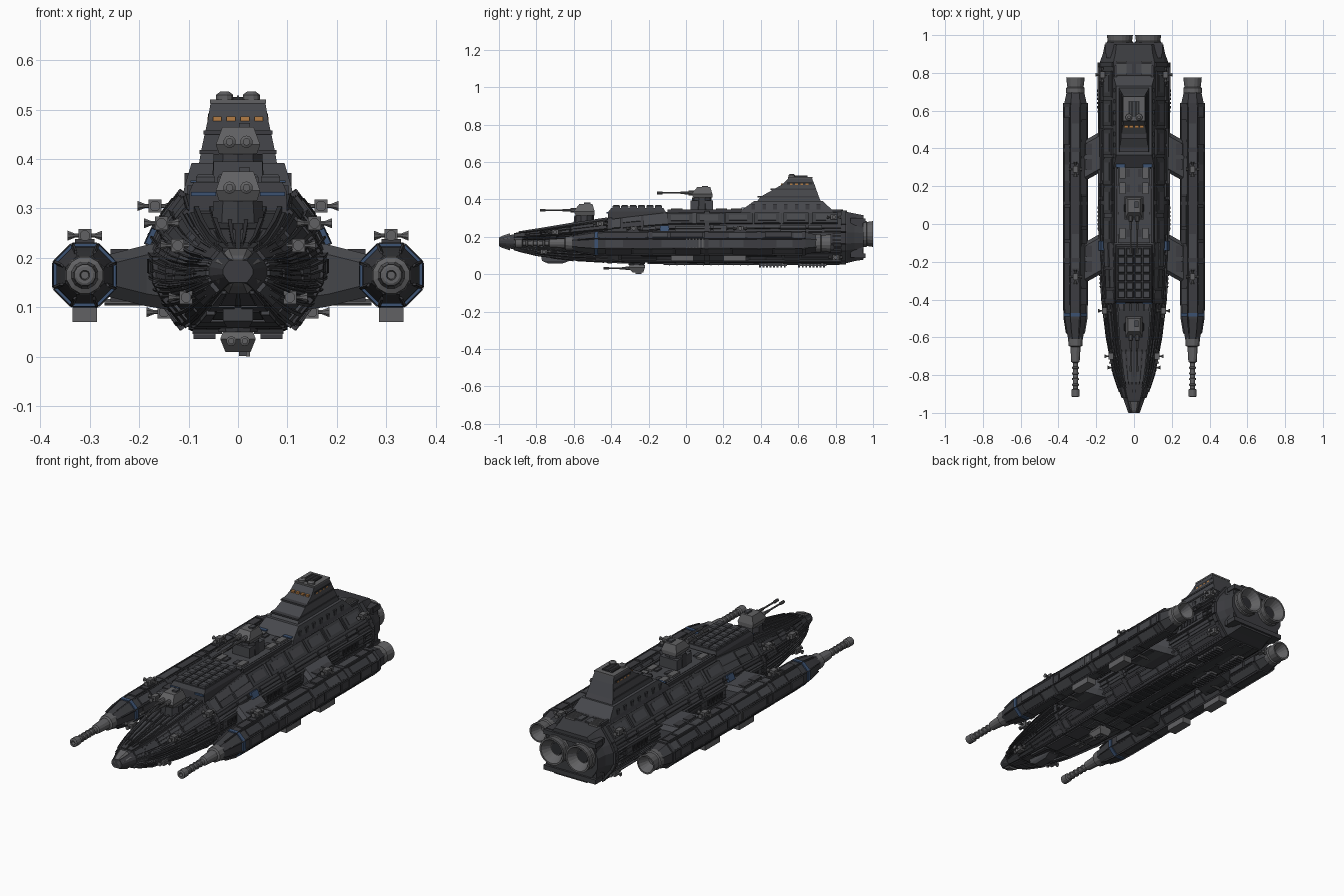
import bpy, bmesh, math, random
from mathutils import Vector as V

if "Cube" in bpy.data.objects:
    bpy.data.objects.remove(bpy.data.objects["Cube"])

random.seed(7)
COL = {'dark': (.045, .046, .052, 1), 'plate': (.062, .064, .072, 1), 'black': (.025, .026, .03, 1),
       'metal': (.12, .12, .125, 1), 'blue': (.045, .085, .17, 1), 'amber': (.45, .2, .06, 1)}
MATS = {}
for k, c in COL.items():
    MATS[k] = bpy.data.materials.new(k)
    MATS[k].diffuse_color = c
PARTS = {}


def part(name, mat='plate', mirror=False):
    if name not in PARTS:
        PARTS[name] = (bmesh.new(), mat, mirror)
    return PARTS[name][0]


def loft(bm, rings):
    vs = [[bm.verts.new(p) for p in r] for r in rings]
    n = len(vs[0])
    for a, b in zip(vs, vs[1:]):
        for i in range(n):
            bm.faces.new((a[i], a[(i + 1) % n], b[(i + 1) % n], b[i]))
    bm.faces.new(vs[0][::-1])
    bm.faces.new(vs[-1])


def stack(bm, cx, levels):
    """Rectangles (z, half width, y0, y1) lofted upwards."""
    loft(bm, [[(cx - w, a, z), (cx + w, a, z), (cx + w, b, z), (cx - w, b, z)] for z, w, a, b in levels])


def box(bm, cx, w, y0, y1, z0, z1):
    stack(bm, cx, [(z0, w, y0, y1), (z1, w, y0, y1)])


def lathe(bm, stations, c=(0, 0, 0), axis='y', n=12):
    """Stations (position along axis, radius) around centre c."""
    rings = []
    for s, r in stations:
        ring = []
        for i in range(n):
            a = 2 * math.pi * (i + .5) / n
            u, v = r * math.cos(a), r * math.sin(a)
            ring.append(V(c) + V({'x': (s, u, v), 'y': (u, s, v), 'z': (u, v, s)}[axis]))
        rings.append(ring)
    loft(bm, rings)


# Hull surface: stations (y, half width, bottom, top) and half section
ST = [(-1, .03, .15, .195), (-.93, .055, .135, .212), (-.8, .1, .103, .232), (-.6, .138, .077, .265),
      (-.4, .162, .065, .295), (-.12, .176, .06, .328), (.5, .178, .06, .333), (.86, .18, .06, .333),
      (.9, .165, .07, .325), (.95, .155, .078, .315)]
SEC = [(0, 0), (.6, 0), (.9, .25), (1, .38), (1, .6), (.9, .74), (.6, 1), (0, 1)]


def hull_pts(y):
    for a, b in zip(ST, ST[1:]):
        if y <= b[0]:
            break
    t = (y - a[0]) / (b[0] - a[0])
    w, lo, hi = [a[i] + (b[i] - a[i]) * t for i in (1, 2, 3)]
    return [V((w * u, y, lo + (hi - lo) * f)) for u, f in SEC]


NX, NZ = .31, .165
NST = [(-.61, .042), (-.56, .052), (-.5, .062), (-.44, .064), (.64, .064), (.7, .05)]


def nac_pts(y):
    for a, b in zip(NST, NST[1:]):
        if y <= b[0]:
            break
    r = a[1] + (b[1] - a[1]) * (y - a[0]) / (b[0] - a[0])
    return [V((NX + r * math.cos(q), y, NZ + r * math.sin(q))) for q in [math.pi * (i % 8 + .5) / 4 for i in range(9)]]


def patch(bm, pts, y0, y1, k, t0, t1, h, c):
    """Raised panel following facet k of a hull surface."""
    m = max(2, int((y1 - y0) / .08) + 1)
    rings = []
    for i in range(m):
        P = pts(y0 + (y1 - y0) * i / (m - 1))
        d = P[k + 1] - P[k]
        n = V((d.z, 0, -d.x)).normalized() * h
        if n.dot(P[k] + d / 2 - V((c[0], P[k].y, c[1]))) < 0:
            n = -n
        p, q = P[k] + d * t0, P[k] + d * t1
        rings.append([p - n * .3, q - n * .3, q + n, p + n])
    loft(bm, rings)


hull = part('main_hull', 'dark')
loft(hull, [hull_pts(s[0])[:-1] + [V((-p.x, p.y, p.z)) for p in hull_pts(s[0])[:0:-1]] for s in ST])
# Random armour plates on each hull facet
HC = (0, .19)
for k in range(7):
    y = -.92
    while y < .8:
        L = min(random.uniform(.07, .22), .86 - y)
        if k == 5 and y > -.2:
            L = min(.15, .86 - y)
        cuts = [.05, random.choice((.35, .5, .65)), .95] if random.random() < .5 and not (k == 5 and y > -.2) else [.08, .92]
        for a, b in zip(cuts, cuts[1:]):
            bm = part(*random.choice((('hull_plating', 'plate', True), ('hull_plating_dark', 'dark', True))))
            patch(bm, hull_pts, y, y + L - .012, k, a + .03, b - .02, random.uniform(.003, .009), HC)
        y += L
# Longitudinal ribs and conduits, nose ribs, framed side panels
for k, t in [(1, .2), (1, .8), (2, .5), (3, .06), (3, .3), (3, .7), (3, .94), (4, .5)]:
    patch(part('hull_conduits', 'dark', True), hull_pts, -.42, .85, k, t - .05, t + .05, .013, HC)
for k in (1, 2, 3, 4, 5, 6):
    for t in (.12, .45, .8):
        patch(part('nose_ribs', 'dark', True), hull_pts, -.9 + .05 * random.random(), -.42, k, t - .05, t + .05, .012, HC)
for i in range(6):
    y = -.1 + i * .155
    patch(part('side_frames', 'dark', True), hull_pts, y, y + .135, 5, .1, .88, .011, HC)
    patch(part('side_panels', 'metal' if i % 2 else 'plate', True), hull_pts, y + .02, y + .115, 5, .28, .72, .014, HC)
for y0 in (-.37, -.06, .25, .56):
    patch(part('side_blocks', 'plate', True), hull_pts, y0, y0 + .2, 3, .12, .88, .012, HC)
    for i in range(6):
        patch(part('side_louvres', 'black', True), hull_pts, y0 + .03 + i * .022, y0 + .042 + i * .022, 3, .25, .75, .016, HC)
for y in (-.42, .1, .83):
    for k in (1, 2, 3, 4, 5):
        patch(part('hull_frames', 'dark', True), hull_pts, y, y + .025, k, 0, 1, .012, HC)
patch(part('blue_marks', 'blue', True), hull_pts, -.14, -.09, 4, .1, .9, .016, HC)
lathe(part('nose_cap', 'metal'), [(-1, .024), (-.985, .034), (-.94, .05)], (0, 0, .173), n=8)

# Rear engines
box(part('engine_block', 'dark'), 0, .145, .88, .945, .09, .3)
for z in (.1, .285):
    box(part('engine_block', 'dark'), 0, .15, .9, .96, z - .012, z + .012)
lathe(part('main_nozzles', 'metal', True), [(.92, .05), (.945, .064), (.95, .07), (.965, .07), (.968, .065), (1, .07),
                                            (1, .061), (.955, .035)], (.075, 0, .215), n=20)
lathe(part('nozzle_cores', 'black', True), [(.95, .034), (.958, .03)], (.075, 0, .215), n=16)

# Command tower
tw = part('tower_base')
stack(tw, 0, [(.325, .112, .29, .79), (.345, .108, .3, .78), (.392, .094, .365, .73)])
stack(part('command_tower'), 0, [(.39, .079, .38, .72), (.415, .075, .4, .71), (.48, .061, .515, .687), (.516, .055, .55, .672)])
box(part('tower_roof', 'metal'), 0, .057, .545, .675, .512, .52)
box(part('tower_hatch', 'black'), 0, .03, .57, .65, .52, .526)
for i in range(3):
    box(part('hatch_bars', 'metal'), -.02 + .02 * i, .002, .57, .65, .522, .529)
lathe(part('roof_domes', 'metal', True), [(.515, .018), (.53, .018), (.537, .008)], (.027, .565, 0), 'z')
for i in range(4):
    x = -.042 + i * .028
    box(part('bridge_windows', 'amber'), x, .009, .508, .54, .477, .486)
    box(part('tower_side_windows', 'amber', True), .056, .0055, .555 + i * .028, .57 + i * .028, .478, .485)
box(part('window_band', 'black', True), .053, .008, .54, .675, .472, .492)
for z, w in ((.41, .078), (.45, .07)):
    y = .4 + (z - .415) * 1.77
    box(part('tower_trim', 'dark'), 0, w, y - .01, .705 - (z - .4) * .3, z, z + .008)
box(part('blue_marks', 'blue', True), .072, .024, .298, .33, .352, .357)
for i in range(7):
    box(part('tower_buttresses', 'dark', True), .102, .006, .35 + i * .058, .37 + i * .058, .33, .372)
# Deck spine, vents, missile grid
box(part('deck_spine', 'plate'), 0, .085, -.1, .32, .32, .343)
for y0 in (-.08, .16, .24):
    box(part('deck_boxes', 'metal', True), .06, .016, y0, y0 + .06, .335, .352)
    box(part('deck_boxes_dark', 'dark', True), .03, .01, y0 + .01, y0 + .05, .335, .35)
box(part('deck_rails', 'dark', True), .096, .006, -.1, .84, .325, .346)
for i in range(7):
    box(part('deck_vents', 'metal', True), .066, .026, .79 + i * .011, .796 + i * .011, .33, .342)
stack(part('launcher_base', 'dark'), 0, [(.285, .1, -.42, -.1), (.335, .098, -.415, -.11), (.353, .09, -.4, -.12)])
for i in range(4):
    for j in range(6):
        x, y = -.066 + i * .044, -.392 + j * .045
        stack(part('launcher_hatches', 'plate'), x, [(.35, .019, y, y + .039), (.364, .019, y, y + .039), (.369, .015, y + .004, y + .035)])
box(part('blue_marks', 'blue', True), .07, .025, -.424, -.41, .325, .333)


# Gun turrets
def turret(name, y, zp, z0, z1, w, tip, s=1):
    ped, head = part(name + '_pedestal', 'dark'), part(name + '_head', 'metal')
    lathe(ped, sorted([(zp, w * 1.25), (z0, w * 1.15)]), (0, y, 0), 'z', 10)
    d = w * 1.25
    L = [(z0, w * .85, y - d * .8, y + d), (z0 + (z1 - z0) * .35, w, y - d, y + d), (z1, w * .7, y - d * .45, y + d * .8)]
    stack(head, 0, L)
    zb = z0 + (z1 - z0) * .45
    g = part(name + '_guns', 'metal', True)
    lathe(g, [(y - d * .3, w * .28), (y - d * 1.25, w * .28), (y - d * 1.3, w * .17), (y - d * 2, w * .15), (y - d * 2.05, w * .1),
              (tip + .03, w * .1), (tip + .028, w * .17), (tip, w * .17)], (w * .38, 0, zb), n=10)
    box(part(name + '_sensor', 'plate'), w * .3, w * .25, y, y + d * .6, min(z1, z1 + .008 * s), max(z1, z1 + .008 * s))


turret('fore_turret', -.545, .27, .315, .375, .045, -.78)
turret('deck_turret', .085, .335, .41, .465, .045, -.155)
box(part('deck_turret_tower', 'plate'), 0, .05, .025, .145, .335, .395)
turret('belly_turret', -.265, .065, .05, .009, .036, -.44, -1)
box(part('belly_probe', 'metal'), .02, .004, -.27, -.26, 0, .012)

# Ventral details
for y0 in (.39, .6):
    box(part('ventral_racks', 'metal', True), .068, .02, y0, y0 + .15, .045, .065)
    for i in range(8):
        box(part('ventral_rack_fins', 'dark', True), .068, .022, y0 + i * .019, y0 + .01 + i * .019, .036, .06)
box(part('keel', 'dark'), 0, .022, -.1, .82, .05, .065)
for y0 in (-.12, .06, .22):
    box(part('bay_doors', 'black', True), .062, .03, y0, y0 + .14, .049, .065)
    for i in range(3):
        box(part('bay_door_ribs', 'plate', True), .062, .03, y0 + .03 + i * .04, y0 + .035 + i * .04, .046, .06)
stack(part('chin_block', 'plate'), 0, [(.058, .022, -.74, -.66), (.072, .03, -.77, -.62), (.12, .03, -.78, -.6)])

# Pylons joining hull and nacelles
for y0 in (.255, -.285):
    rings = []
    for x, dy, lo, hi in ((.14, .035, .095, .235), (.185, .015, .102, .226), (.265, -.03, .122, .206)):
        a, b = y0 + dy, y0 + dy + .215
        rings.append([(x, a, lo + .025), (x, a + .02, lo), (x, b - .02, lo), (x, b, lo + .025),
                      (x, b, hi - .02), (x, b - .02, hi), (x, a + .02, hi), (x, a, hi - .02)])
    loft(part('pylons', 'plate', True), rings)
    for f in (.05, .13):
        box(part('pylon_clamps', 'dark', True), .24, .018, y0 + f - .02, y0 + f + .04, .112, .218)
    lathe(part('pylon_pipes', 'metal', True), [(.13, .007), (.27, .007)], (0, y0 + .1, .11), 'x', 8)

# Nacelles with plating
loft(part('nacelles', 'dark', True), [nac_pts(s[0])[:-1] for s in NST])
NC = (NX, NZ)
for k in range(8):
    y = -.43
    while y < .58:
        L = min(random.uniform(.08, .24), .64 - y)
        bm = part(*random.choice((('nacelle_plating', 'plate', True), ('nacelle_plating_dark', 'dark', True))))
        patch(bm, nac_pts, y, y + L - .012, k, .12, .88, random.uniform(.003, .007), NC)
        y += L
    patch(part('nacelle_conduits', 'dark', True), nac_pts, -.58, .63, k, -.06, .06, .006, NC)
    patch(part('nacelle_bands', 'blue', True), nac_pts, -.49, -.47, k, 0, 1, .006, NC)
    for y in (-.2, .1, .38, .62):
        patch(part('nacelle_frames', 'dark', True), nac_pts, y, y + .02, k, 0, 1, .007, NC)
for i in range(6):
    box(part('nacelle_radiators', 'metal', True), .366, .009, .0 + i * .017, .008 + i * .017, .14, .19)
for y0 in (-.08, .2):
    box(part('nacelle_ventral_boxes', 'metal', True), NX, .025, y0, y0 + .12, .07, .11)
lathe(part('nacelle_nozzles', 'metal', True), [(.68, .04), (.695, .05), (.72, .05), (.725, .044), (.775, .05), (.775, .042),
                                               (.72, .02)], (NX, 0, NZ), n=16)
# Long forward cannons
cannon = [(-.58, .042), (-.645, .038), (-.65, .028), (-.73, .023), (-.735, .014)]
for i in range(4):
    y = -.755 - i * .03
    cannon += [(y, .014), (y - .002, .019), (y - .01, .019), (y - .012, .014)]
cannon += [(-.872, .014), (-.876, .022), (-.912, .022), (-.915, .017), (-.915, .01), (-.88, .008)]
lathe(part('cannons', 'metal', True), cannon, (NX, 0, NZ), n=12)


# Manoeuvring thruster clusters
def thruster(x, y, z, r=.011):
    bm = part('thrusters', 'metal', True)
    box(bm, x, r * 1.2, y - r * 1.6, y + r * 1.6, z - r * 1.2, z + r * 1.2)
    for s in (-1, 1):
        lathe(bm, [(0, r * .4), (s * r * 1.8, r * .4), (s * r * 3.2, r)], (x, y, z), 'x', 8)
        lathe(bm, [(0, r * .4), (s * r * 2, r * .4), (s * r * 3.4, r)], (x, y, z), 'y', 8)


for y in (-.28, .29):
    box(part('thruster_mounts', 'dark', True), NX, .02, y - .03, y + .03, .222, .238)
    thruster(NX, y, .245)
for p in ((.168, .79, .305), (.15, .8, .09), (.122, -.7, .225), (.105, -.76, .12), (.155, -.46, .27)):
    thruster(*p)

# Turn every part into an object
for name, (bm, mat, mirror) in PARTS.items():
    bmesh.ops.recalc_face_normals(bm, faces=bm.faces)
    me = bpy.data.meshes.new(name)
    bm.to_mesh(me)
    bm.free()
    me.materials.append(MATS[mat])
    ob = bpy.data.objects.new(name, me)
    bpy.context.collection.objects.link(ob)
    if mirror:
        ob.modifiers.new('mirror', 'MIRROR')

for m in bpy.data.materials:
    if m.users and not m.is_grease_pencil:
        m.use_nodes = True
        m.node_tree.nodes["Principled BSDF"].inputs["Base Color"].default_value = m.diffuse_color
